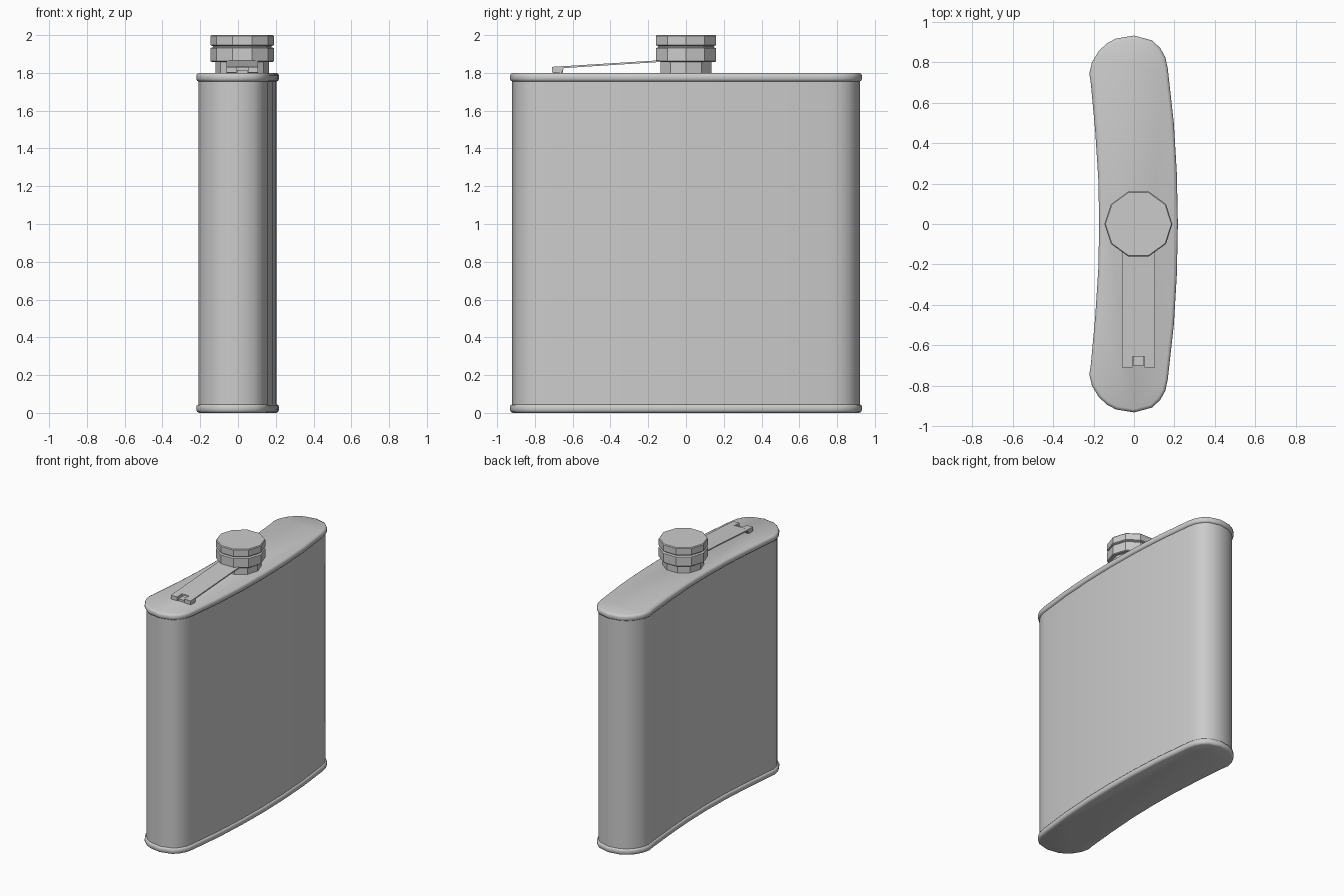
import bpy, bmesh, math
from mathutils import Vector

if "Cube" in bpy.data.objects:
    bpy.data.objects.remove(bpy.data.objects["Cube"])


def finish(bm, name, smooth=None):
    bmesh.ops.recalc_face_normals(bm, faces=bm.faces)
    me = bpy.data.meshes.new(name)
    bm.to_mesh(me)
    bm.free()
    ob = bpy.data.objects.new(name, me)
    bpy.context.collection.objects.link(ob)
    if smooth:
        bpy.ops.object.select_all(action='DESELECT')
        ob.select_set(True)
        bpy.context.view_layer.objects.active = ob
        bpy.ops.object.shade_smooth_by_angle(angle=math.radians(smooth))
    return ob


def loft(name, rings, smooth=None):
    """Skin a stack of equal-length closed rings and cap both ends."""
    bm = bmesh.new()
    vs = [[bm.verts.new(p) for p in r] for r in rings]
    n = len(rings[0])
    for a, b in zip(vs, vs[1:]):
        for i in range(n):
            j = (i + 1) % n
            bm.faces.new((a[i], a[j], b[j], b[i]))
    bm.faces.new(vs[0][::-1])
    bm.faces.new(vs[-1])
    return finish(bm, name, smooth)


# Curved, kidney-like outline: half of it, mirrored across y = 0
half = [(.217, 0), (.212, .25), (.197, .5), (.167, .77), (.155, .825), (.13, .87),
        (.09, .908), (0, .932), (-.09, .917), (-.135, .893), (-.175, .855),
        (-.208, .80), (-.221, .745), (-.213, .69), (-.192, .46), (-.177, .23), (-.172, 0)]
outline = half + [(x, -y) for x, y in half[-2:0:-1]]


def ring(inset, z):
    n, out = len(outline), []
    for i in range(n):
        p = Vector(outline[i])
        d1 = (p - Vector(outline[i - 1])).normalized()
        d2 = (Vector(outline[(i + 1) % n]) - p).normalized()
        t = (d1 + d2).normalized()
        q = p - Vector((t.y, -t.x)) * inset
        out.append((q.x, q.y, z))
    return out


# Body with rolled rims at the bottom and top
rim = [(.016, 0), (.005, .005), (0, .015), (0, .032), (.004, .041), (.012, .045)]
levels = rim + [(d, 1.8 - z) for d, z in reversed(rim)]
loft("flask_body", [ring(d, z) for d, z in levels], 40)


# Ten-sided neck and grooved cap
def turned(name, profile, cx=.022, sides=10):
    loft(name, [[(cx + r * math.cos(math.tau * k / sides),
                  r * math.sin(math.tau * k / sides), z) for k in range(sides)]
                for r, z in profile])


turned("neck", [(.141, 1.79), (.141, 1.87)])
turned("screw_cap", [(.162, 1.858), (.168, 1.863), (.168, 1.931), (.155, 1.936),
                     (.155, 1.942), (.168, 1.947), (.168, 1.994), (.163, 2.0)])


# Parts swept straight along x from a side profile in (y, z)
def slab(name, profile, x0, x1):
    loft(name, [[(x, y, z) for y, z in profile] for x in (x0, x1)])


# Strap sloping from the neck down to the hinge
slab("strap", [(-.655, 1.825), (-.10, 1.860), (-.10, 1.869), (-.655, 1.835)], -.06, .105)

# Hinge lugs either side of the pin block
for side, x0, x1 in (("left", -.06, -.007), ("right", .052, .105)):
    slab("hinge_lug_" + side, [(-.71, 1.803), (-.66, 1.800), (-.645, 1.826), (-.645, 1.836),
                               (-.71, 1.832)], x0, x1)
slab("hinge_block", [(-.70, 1.795), (-.652, 1.795), (-.652, 1.816), (-.70, 1.816)], -.004, .049)
